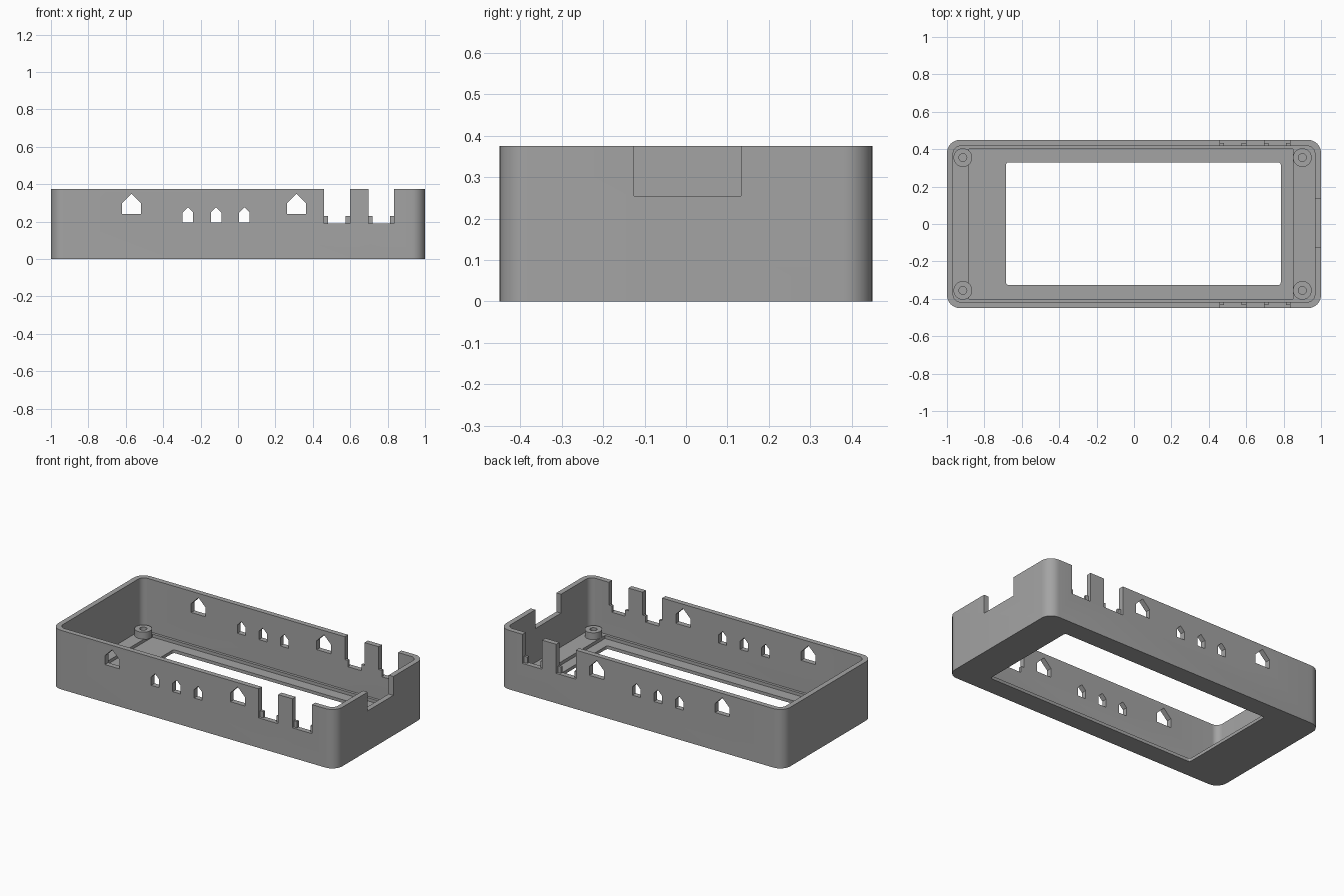
import bpy, bmesh, math

if "Cube" in bpy.data.objects:
    bpy.data.objects.remove(bpy.data.objects["Cube"], do_unlink=True)

grey = bpy.data.materials.new("plain grey")
grey.use_nodes = True
grey.diffuse_color = (0.37, 0.37, 0.37, 1)
grey.node_tree.nodes["Principled BSDF"].inputs["Base Color"].default_value = grey.diffuse_color


def prism(name, outline, low, high, along="z"):
    """Extrude an outline along z, or an (x, z) outline along y."""
    bm = bmesh.new()

    def place(a, b, c):
        return (a, b, c) if along == "z" else (a, c, b)

    rings = [[bm.verts.new(place(a, b, c)) for a, b in outline] for c in (low, high)]
    n = len(outline)
    for ring in rings:
        bm.faces.new(ring)
    for i in range(n):
        j = (i + 1) % n
        bm.faces.new((rings[0][i], rings[0][j], rings[1][j], rings[1][i]))
    bmesh.ops.recalc_face_normals(bm, faces=bm.faces)
    mesh = bpy.data.meshes.new(name)
    bm.to_mesh(mesh)
    bm.free()
    mesh.materials.append(grey)
    obj = bpy.data.objects.new(name, mesh)
    bpy.context.collection.objects.link(obj)
    return obj


def rect(x0, x1, y0, y1, radius=0, steps=8):
    """Rectangle outline with optional rounded corners."""
    if not radius:
        return [(x0, y0), (x1, y0), (x1, y1), (x0, y1)]
    pts = []
    corners = [(x1 - radius, y1 - radius), (x0 + radius, y1 - radius),
               (x0 + radius, y0 + radius), (x1 - radius, y0 + radius)]
    for k, (cx, cy) in enumerate(corners):
        for s in range(steps + 1):
            a = math.pi / 2 * (k + s / steps)
            pts.append((cx + radius * math.cos(a), cy + radius * math.sin(a)))
    return pts


def circle(cx, cy, r, n=32):
    return [(cx + r * math.cos(2 * math.pi * i / n),
             cy + r * math.sin(2 * math.pi * i / n)) for i in range(n)]


def house(cx, half, bottom, eave, peak):
    return [(cx - half, bottom), (cx + half, bottom), (cx + half, eave),
            (cx, peak), (cx - half, eave)]


def activate(obj):
    bpy.ops.object.select_all(action="DESELECT")
    obj.select_set(True)
    bpy.context.view_layer.objects.active = obj


def cut(target, cutter):
    activate(target)
    mod = target.modifiers.new("cut", "BOOLEAN")
    mod.operation = "DIFFERENCE"
    mod.solver = "EXACT"
    mod.object = cutter
    bpy.ops.object.modifier_apply(modifier=mod.name)
    bpy.data.objects.remove(cutter, do_unlink=True)


def smooth(obj):
    activate(obj)
    bpy.ops.object.shade_smooth_by_angle(angle=math.radians(30))


HEIGHT, FLOOR, RECESS = 0.375, 0.04, 0.02
INNER_Y = 0.417

# Case shell: cavity, shallow floor recess and display window
case = prism("case_shell", rect(-1, 1, -0.45, 0.45, 0.07), 0, HEIGHT)
cut(case, prism("cavity", rect(-0.967, 0.967, -INNER_Y, INNER_Y, 0.04), FLOOR, 0.5))
cut(case, prism("floor_recess", rect(-0.882, 0.85, -0.4, 0.4), RECESS, 0.1))
cut(case, prism("window", rect(-0.685, 0.785, -0.327, 0.33, 0.015, 4), -0.1, 0.1))

# House-shaped holes through both long walls
for x in (-0.57, 0.313):
    cut(case, prism("large_hole", house(x, 0.051, 0.24, 0.297, 0.348), -1, 1, "y"))
for x in (-0.268, -0.117, 0.034):
    cut(case, prism("small_hole", house(x, 0.028, 0.195, 0.248, 0.276), -1, 1, "y"))

# Open notches in both long walls and in one end wall
notches = [(0.46, 0.598), (0.698, 0.835)]
for x0, x1 in notches:
    cut(case, prism("side_notch", rect(x0, x1, 0.19, 0.5), -1, 1, "y"))
cut(case, prism("end_notch", rect(0.9, 1.1, -0.125, 0.133), 0.255, 0.5))
smooth(case)

# Small corner tabs on the inner half of the side notches
for side, label in ((-1, "front"), (1, "back")):
    y0, y1 = sorted((side * INNER_Y, side * 0.434))
    for x0, x1 in notches:
        for a, b in ((x0, x0 + 0.022), (x1 - 0.022, x1)):
            prism(label + "_notch_tab", rect(a, b, 0.19, 0.23), y0, y1, "y")

# Screw posts in the four corners
for x in (-0.915, 0.9):
    for y in (-0.355, 0.355):
        post = prism("screw_post", circle(x, y, 0.05), FLOOR - 0.005, 0.083)
        cut(post, prism("screw_hole", circle(x, y, 0.021, 24), FLOOR, 0.2))
        smooth(post)
